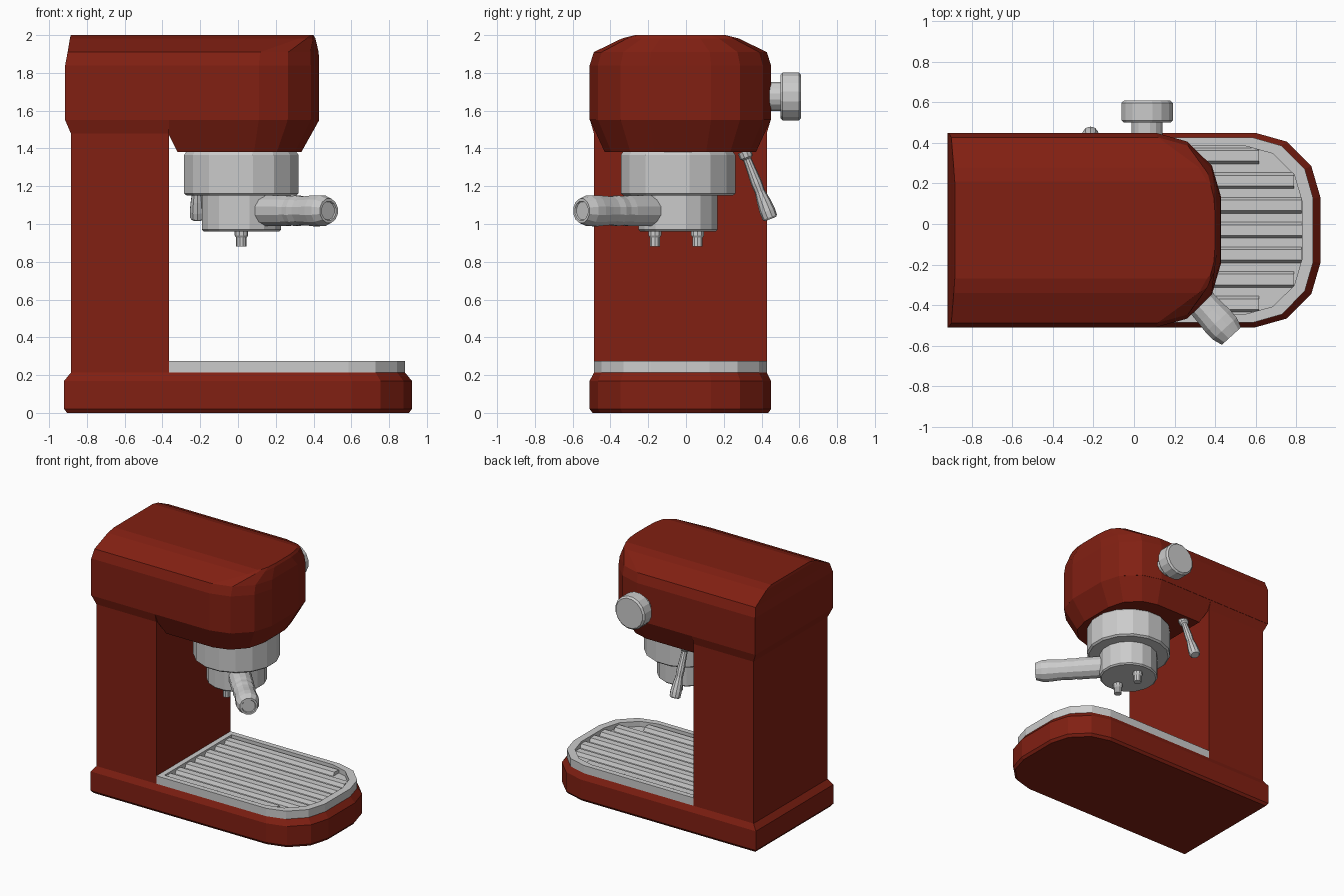
import bpy, bmesh
from mathutils import Vector

if "Cube" in bpy.data.objects:
    bpy.data.objects.remove(bpy.data.objects["Cube"])

CY = -0.03  # body centre line in y
red = bpy.data.materials.new("red_enamel")
red.diffuse_color = (0.22, 0.014, 0.006, 1)
red.use_nodes = True
red.node_tree.nodes["Principled BSDF"].inputs["Base Color"].default_value = red.diffuse_color


def loft(name, rings, mat=None):
    """Skin a list of equal-length rings and cap both ends."""
    bm = bmesh.new()
    loops = [[bm.verts.new(p) for p in ring] for ring in rings]
    n = len(loops[0])
    for a, b in zip(loops, loops[1:]):
        for i in range(n):
            j = (i + 1) % n
            bm.faces.new((a[i], a[j], b[j], b[i]))
    bm.faces.new(loops[0][::-1])
    bm.faces.new(loops[-1])
    bmesh.ops.recalc_face_normals(bm, faces=bm.faces)
    me = bpy.data.meshes.new(name)
    bm.to_mesh(me)
    bm.free()
    ob = bpy.data.objects.new(name, me)
    bpy.context.collection.objects.link(ob)
    if mat:
        me.materials.append(mat)
    return ob


def half_outline(x0, x1, hw, d):
    return [(x0, hw), (x1 - d, hw), (x1 - 0.52 * d, 0.91 * hw),
            (x1 - 0.14 * d, 0.66 * hw), (x1, 0.34 * hw)]


def slab_ring(z, x0, x1, hw, d):
    """Outline with a square back and a rounded front, mirrored in y."""
    half = half_outline(x0, x1, hw, d)
    pts = [(x, -y) for x, y in half] + half[::-1]
    return [(x, CY + y, z) for x, y in pts]


def slab(name, rows, mat=None):
    return loft(name, [slab_ring(*r) for r in rows], mat)


def box_ring(z, x0, x1, hw):
    return [(x0, CY - hw, z), (x1, CY - hw, z), (x1, CY + hw, z), (x0, CY + hw, z)]


def turned(name, origin, direction, profile, sides=16):
    """Revolve (distance, radius) pairs about an axis."""
    from math import cos, sin, pi
    o, d = Vector(origin), Vector(direction).normalized()
    ref = Vector((0, 0, 1)) if abs(d.z) < 0.99 else Vector((1, 0, 0))
    u = d.cross(ref).normalized()
    v = d.cross(u)
    ang = [2 * pi * (i + 0.5) / sides for i in range(sides)]
    return loft(name, [[o + d * t + (u * cos(a) + v * sin(a)) * r for a in ang]
                       for t, r in profile])


# Base plinth
slab("base", [(0, -0.905, 0.905, 0.465, 0.31), (0.02, -0.92, 0.92, 0.48, 0.32),
              (0.17, -0.92, 0.92, 0.48, 0.32), (0.213, -0.885, 0.885, 0.4575, 0.30)], red)

# Rear column, flaring into the head
loft("column", [box_ring(0.20, -0.885, -0.365, 0.4575), box_ring(1.48, -0.885, -0.365, 0.4575),
                box_ring(1.55, -0.915, -0.365, 0.478)], red)

# Head: tapered underside and rounded-over top
slab("head_underside", [(1.38, -0.32, 0.335, 0.40, 0.25),
                        (1.55, -0.405, 0.43, 0.478, 0.32)], red)
slab("head", [(1.55, -0.915, 0.43, 0.48, 0.32), (1.84, -0.915, 0.43, 0.48, 0.32),
              (1.91, -0.902, 0.427, 0.458, 0.31), (1.982, -0.89, 0.41, 0.31, 0.09),
              (2.0, -0.885, 0.40, 0.24, 0.04)], red)

# Drip tray with raised rim
slab("drip_tray", [(0.21, -0.365, 0.885, 0.4575, 0.30), (0.275, -0.365, 0.885, 0.4575, 0.30),
                   (0.275, -0.325, 0.83, 0.415, 0.28), (0.235, -0.325, 0.83, 0.415, 0.28)])


def tray_end(y):
    """Front limit of the tray opening at distance y from the centre line."""
    pts = half_outline(-0.325, 0.83, 0.415, 0.28)
    for (xa, ya), (xb, yb) in zip(pts[1:], pts[2:]):
        if yb <= y <= ya:
            return xa + (xb - xa) * (ya - y) / (ya - yb)
    return 0.83


# Tray slats
for i in range(7):
    y = (i - 3) * 0.122
    section = [(-0.042, 0.23), (0.042, 0.23), (0.026, 0.262), (-0.026, 0.262)]
    front = tray_end(min(abs(y) + 0.03, 0.415))
    loft(f"tray_slat_{i + 1}", [[(x, CY + y + dy, z) for dy, z in section]
                                for x in (-0.33, front)])

# Brew group and filter holder
GX, GY = 0.018, -0.042
turned("brew_group", (GX, GY, 1.15), (0, 0, 1),
       [(0, 0.295), (0.012, 0.309), (0.215, 0.309), (0.235, 0.295)])
turned("filter_holder", (GX, GY, 0.96), (0, 0, 1),
       [(0, 0.203), (0.01, 0.214), (0.2, 0.214)])
turned("filter_handle", (GX, GY, 1.07), (0.67, -0.74, 0),
       [(0.1, 0.083), (0.36, 0.083), (0.40, 0.079), (0.44, 0.083), (0.48, 0.078),
        (0.53, 0.080), (0.59, 0.085), (0.64, 0.083), (0.69, 0.066), (0.69, 0.052),
        (0.682, 0.048)], 12)

# Twin spouts
for side, y in (("left", -0.165), ("right", 0.062)):
    turned(f"spout_{side}", (GX, y, 0.97), (0, 0, -1),
           [(0, 0.036), (0.03, 0.036), (0.042, 0.028), (0.09, 0.028)], 10)

# Steam wand with grip
turned("steam_wand", (-0.215, 0.308, 1.385), (0, 0.14, -0.36),
       [(0, 0.037), (0.035, 0.035), (0.045, 0.022), (0.10, 0.025), (0.18, 0.030),
        (0.23, 0.027), (0.28, 0.036), (0.34, 0.042), (0.375, 0.040), (0.385, 0.032)], 10)

# Side knob on a stem
turned("knob_stem", (0.065, 0.43, 1.675), (0, 1, 0), [(0, 0.078), (0.08, 0.078)])
turned("knob", (0.065, 0.50, 1.675), (0, 1, 0),
       [(0, 0.118), (0.012, 0.129), (0.098, 0.129), (0.11, 0.116)])
